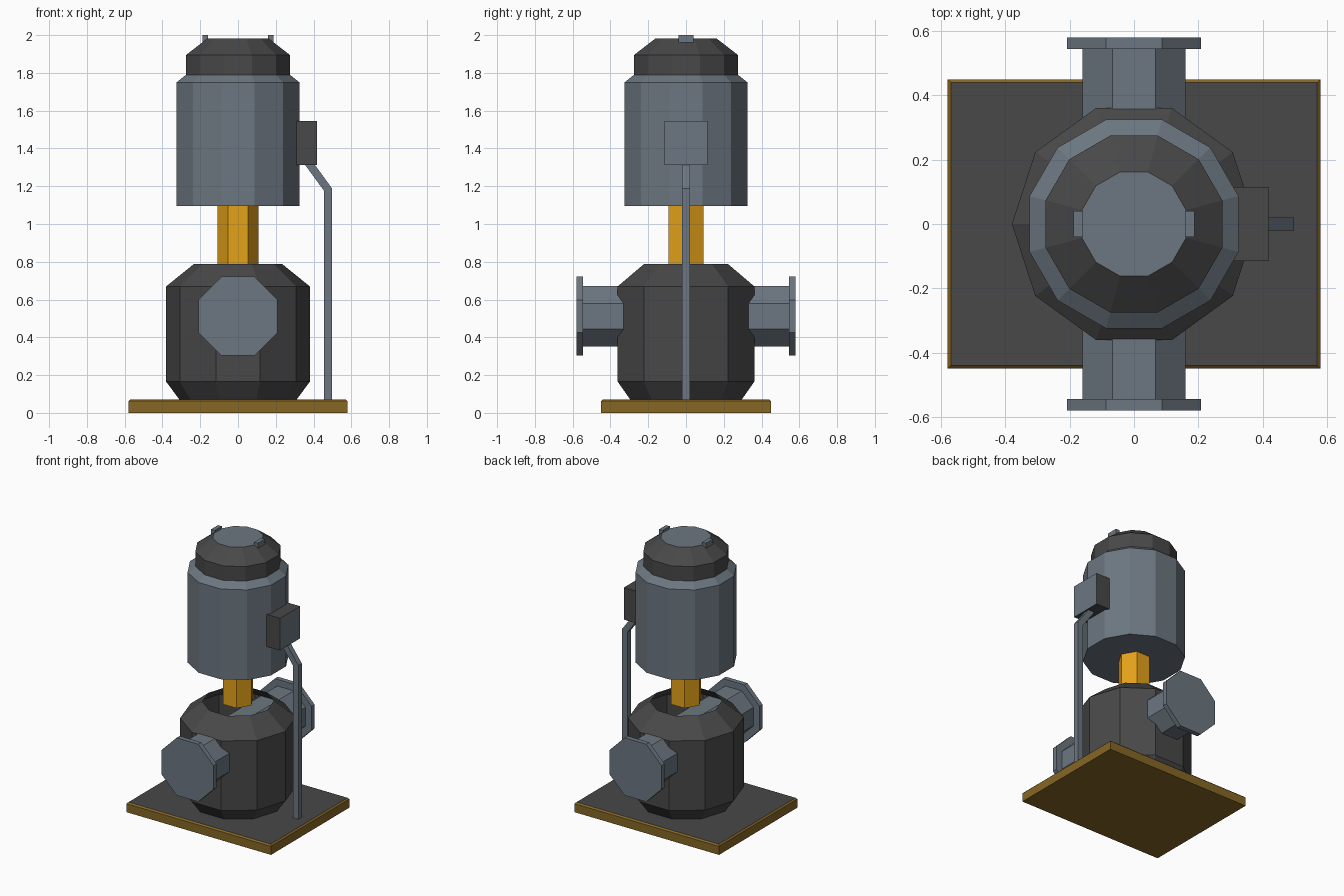
import bpy
import bmesh
from math import cos, sin, pi, radians
from mathutils import Matrix

if "Cube" in bpy.data.objects:
    bpy.data.objects.remove(bpy.data.objects["Cube"], do_unlink=True)


def material(name, rgb):
    m = bpy.data.materials.new(name)
    m.use_nodes = True
    m.diffuse_color = (*rgb, 1)
    m.node_tree.nodes["Principled BSDF"].inputs["Base Color"].default_value = (*rgb, 1)
    return m


DARK = material("charcoal paint", (0.065, 0.065, 0.065))
STEEL = material("blue grey steel", (0.15, 0.183, 0.218))
BRASS = material("aged brass", (0.24, 0.135, 0.018))
AMBER = material("amber coupling", (0.78, 0.36, 0.01))


def finish(name, bm, mats, rule=None):
    """Turn a bmesh into an object; rule picks a material slot from a face normal."""
    bmesh.ops.recalc_face_normals(bm, faces=bm.faces)
    bm.normal_update()
    if rule:
        for f in bm.faces:
            f.material_index = rule(f.normal)
    mesh = bpy.data.meshes.new(name)
    bm.to_mesh(mesh)
    bm.free()
    for m in mats:
        mesh.materials.append(m)
    ob = bpy.data.objects.new(name, mesh)
    bpy.context.collection.objects.link(ob)
    return ob


def lathe(name, sides, profile, mats, turn=0.0, bottom=True, top=True, move=None, rule=None):
    """Stack rings of (radius, height) into a faceted solid or open shell."""
    bm = bmesh.new()
    rings = []
    for r, z in profile:
        angles = [turn + 2 * pi * i / sides for i in range(sides)]
        rings.append([bm.verts.new((r * cos(a), r * sin(a), z)) for a in angles])
    for lo, hi in zip(rings, rings[1:]):
        for i in range(sides):
            j = (i + 1) % sides
            bm.faces.new((lo[i], lo[j], hi[j], hi[i]))
    if bottom:
        bm.faces.new(rings[0][::-1])
    if top:
        bm.faces.new(rings[-1])
    if move:
        bm.transform(move)
    return finish(name, bm, mats, rule)


def box(name, lo, hi, mats, bevel_top=0.0, rule=None):
    bm = bmesh.new()
    bmesh.ops.create_cube(bm, size=1)
    for v in bm.verts:
        v.co = [(a + b) / 2 + c * (b - a) for a, b, c in zip(lo, hi, v.co)]
    if bevel_top:
        edges = [e for e in bm.edges if all(v.co.z > hi[2] - 1e-4 for v in e.verts)]
        bmesh.ops.bevel(bm, geom=edges, offset=bevel_top, segments=1, affect='EDGES')
    return finish(name, bm, mats, rule)


# Base plate: brass body with a charcoal deck
box("base_plate", (-0.58, -0.45, 0), (0.58, 0.45, 0.072), [BRASS, DARK], 0.01,
    lambda n: int(n.z > 0.9))

# Pump casing: ten-sided shell, open at the top
lathe("pump_casing", 10, [(0.31, 0.07), (0.38, 0.165), (0.38, 0.67), (0.235, 0.787)],
      [DARK], top=False)

# Pipe running front to back through the casing, with a flange at each end
EIGHTH = cos(pi / 8)
along_y = Matrix.Translation((0, 0, 0.512)) @ Matrix.Rotation(radians(90), 4, 'X')
lathe("through_pipe", 8, [(0.161 / EIGHTH, -0.55), (0.161 / EIGHTH, 0.55)],
      [STEEL], pi / 8, move=along_y)
for name, side in (("front_flange", 1), ("back_flange", -1)):
    lathe(name, 8, [(0.209 / EIGHTH, side * 0.545), (0.209 / EIGHTH, side * 0.58)],
          [STEEL], pi / 8, move=along_y)

# Hexagonal coupling between pump and motor
lathe("coupling_shaft", 6, [(0.108, 0.787), (0.108, 1.10)], [AMBER])

# Motor housing and its cap, both twelve-sided
TWELFTH = cos(pi / 12)
lathe("motor_housing", 12,
      [(r / TWELFTH, z) for r, z in ((0.325, 1.095), (0.325, 1.75), (0.275, 1.79))],
      [STEEL], pi / 12)
lathe("motor_cap", 12,
      [(r / TWELFTH, z) for r, z in ((0.275, 1.79), (0.275, 1.895), (0.162, 1.982))],
      [DARK, STEEL], pi / 12, rule=lambda n: int(n.z > 0.95))

# Lifting lugs on the cap
for name, x in (("left_lug", 0.173), ("right_lug", -0.173)):
    box(name, (x - 0.015, -0.04, 1.96), (x + 0.015, 0.04, 2.0), [STEEL])

# Junction box with a steel cover
box("junction_box", (0.305, -0.115, 1.312), (0.418, 0.115, 1.545), [DARK, STEEL],
    rule=lambda n: int(n.x > 0.9))

# Square conduit from the base up to the junction box
outline = [(0.456, 0.07), (0.498, 0.07), (0.498, 1.188), (0.402, 1.32),
           (0.35, 1.32), (0.456, 1.175)]
bm = bmesh.new()
face = bm.faces.new([bm.verts.new((x, -0.02, z)) for x, z in outline])
extruded = bmesh.ops.extrude_face_region(bm, geom=[face], use_keep_orig=True)
moved = [g for g in extruded["geom"] if isinstance(g, bmesh.types.BMVert)]
bmesh.ops.translate(bm, verts=moved, vec=(0, 0.04, 0))
finish("conduit", bm, [STEEL])
